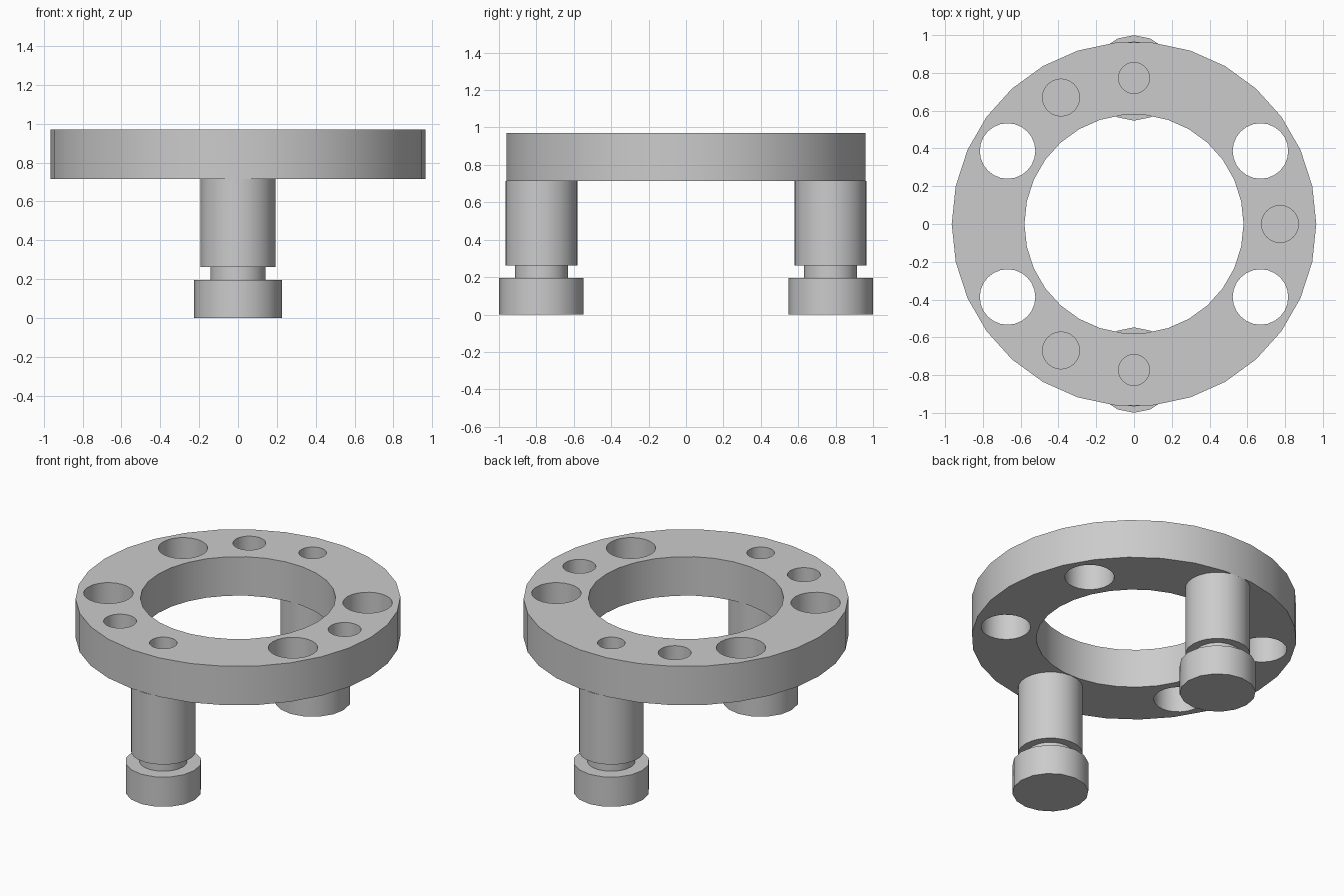
import bpy
import bmesh
import math
from mathutils import Matrix

old = bpy.data.objects.get("Cube")
if old:
    bpy.data.objects.remove(old, do_unlink=True)

RING_BOTTOM, RING_TOP = 0.715, 0.97
PITCH = 0.773          # radius of the circle carrying holes and legs
BLIND_DEPTH = 0.17

grey = bpy.data.materials.new("plain grey")
grey.use_nodes = True
colour = (0.6, 0.6, 0.6, 1)
grey.diffuse_color = colour
grey.node_tree.nodes["Principled BSDF"].inputs["Base Color"].default_value = colour


def cylinder(name, radius, z0, z1, x=0, y=0, sides=24):
    """Upright cylinder with a vertex facing +y."""
    bm = bmesh.new()
    place = Matrix.Translation((x, y, (z0 + z1) / 2)) @ Matrix.Rotation(math.pi / 2, 4, "Z")
    bmesh.ops.create_cone(bm, cap_ends=True, segments=sides, radius1=radius,
                          radius2=radius, depth=z1 - z0, matrix=place)
    mesh = bpy.data.meshes.new(name)
    bm.to_mesh(mesh)
    bm.free()
    mesh.materials.append(grey)
    obj = bpy.data.objects.new(name, mesh)
    bpy.context.collection.objects.link(obj)
    return obj


def select(obj):
    bpy.ops.object.select_all(action="DESELECT")
    obj.select_set(True)
    bpy.context.view_layer.objects.active = obj


def drill(target, radius, z0, angle=0, pitch=PITCH, sides=24):
    """Cut a round hole from the top of the target down to z0."""
    a = math.radians(angle)
    cutter = cylinder("hole_cutter", radius, z0, RING_TOP + 0.1,
                      pitch * math.cos(a), pitch * math.sin(a), sides)
    cutter.hide_render = True
    mod = target.modifiers.new("hole", "BOOLEAN")
    mod.operation = "DIFFERENCE"
    mod.solver = "EXACT"
    mod.object = cutter
    select(target)
    bpy.ops.object.modifier_apply(modifier=mod.name)
    bpy.data.objects.remove(cutter, do_unlink=True)


def smooth(obj):
    select(obj)
    bpy.ops.object.shade_smooth_by_angle(angle=math.radians(30))


# Ring with its central opening
ring = cylinder("ring", 0.965, RING_BOTTOM, RING_TOP, sides=30)
drill(ring, 0.58, RING_BOTTOM - 0.1, pitch=0, sides=30)

# Four large through holes
for angle in (30, 150, 210, 330):
    drill(ring, 0.147, RING_BOTTOM - 0.1, angle)

# Blind holes: three medium ones, and two small ones above the legs
for angle in (0, 120, 240):
    drill(ring, 0.098, RING_TOP - BLIND_DEPTH, angle)
for angle in (90, 270):
    drill(ring, 0.082, RING_TOP - BLIND_DEPTH, angle)
smooth(ring)

# Two legs, each a foot, a narrow neck and a column
for side, y in (("front", -PITCH), ("back", PITCH)):
    smooth(cylinder(side + "_foot", 0.226, 0, 0.195, y=y, sides=16))
    smooth(cylinder(side + "_neck", 0.142, 0.195, 0.262, y=y))
    smooth(cylinder(side + "_column", 0.193, 0.262, RING_BOTTOM, y=y))
